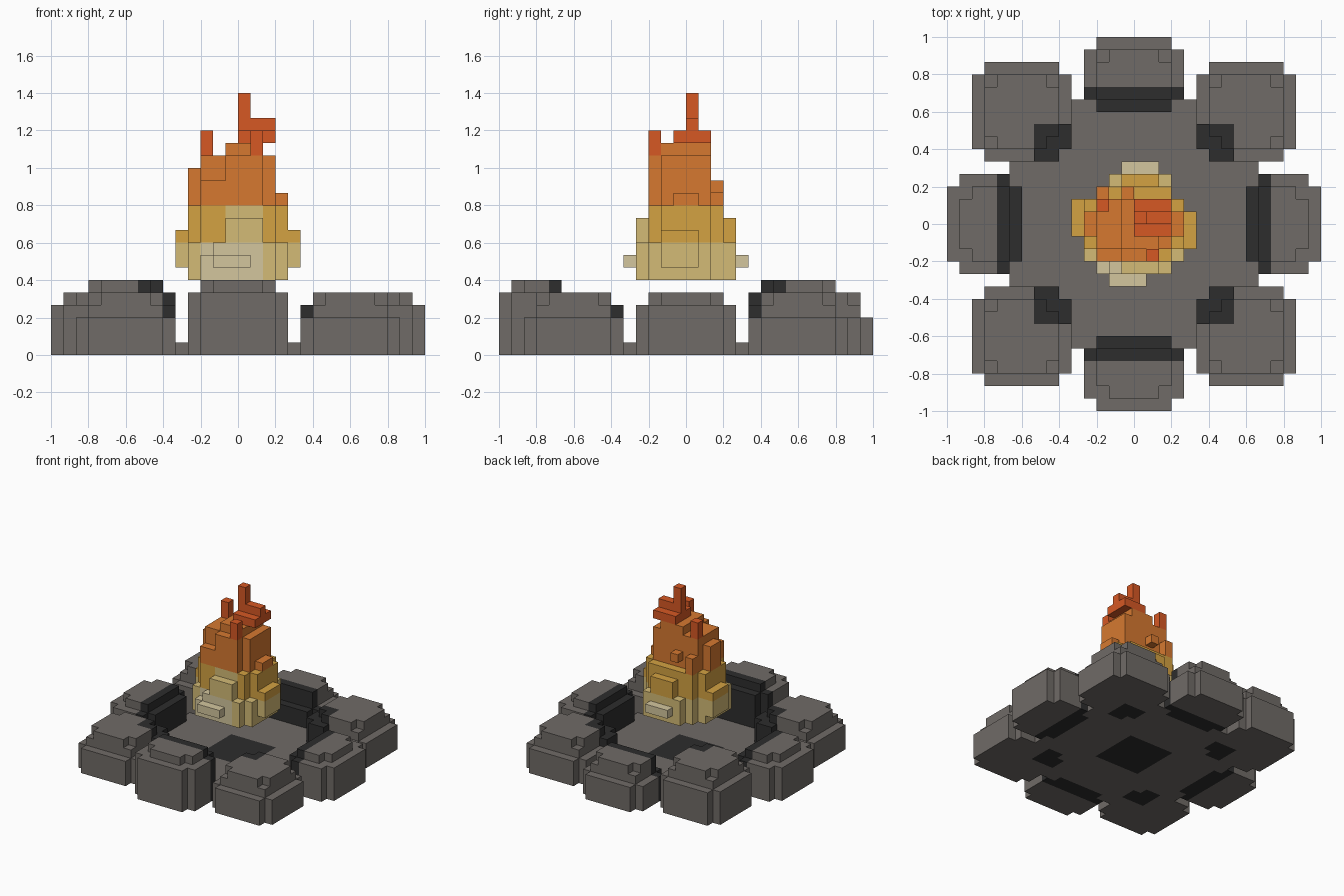
import bpy, bmesh

if "Cube" in bpy.data.objects:
    bpy.data.objects.remove(bpy.data.objects["Cube"])

U = 1 / 15  # edge of one cube


def material(name, rgb):
    m = bpy.data.materials.new(name)
    lin = [(c / 255 / 12.92) if c < 10 else ((c / 255 + 0.055) / 1.055) ** 2.4 for c in rgb]
    m.diffuse_color = (*lin, 1)
    m.use_nodes = True
    m.node_tree.nodes["Principled BSDF"].inputs["Base Color"].default_value = m.diffuse_color
    return m


MATS = [material("stone grey", (112, 107, 103)), material("charred", (45, 45, 45)),
        material("flame red", (214, 88, 36)), material("flame orange", (214, 121, 48)),
        material("flame amber", (212, 162, 66)), material("flame tan", (212, 187, 118)),
        material("flame pale", (212, 198, 158))]
GREY, CHAR, RED, ORANGE, AMBER, TAN, PALE = range(7)


def fill(*boxes):
    """Cubes inside boxes given as (x0, x1, y0, y1, z0, z1), ends excluded."""
    return {(x, y, z) for a, b, c, d, e, f in boxes
            for x in range(a, b) for y in range(c, d) for z in range(e, f)}


def turn(cells, quarters):
    for _ in range(quarters):
        cells = {(-1 - y, x, z) for x, y, z in cells}
    return cells


# The six faces of a cube, each as a direction and its two in-plane axes
SIDES = []
for axis in range(3):
    for s in (1, -1):
        n, u, v = [0] * 3, [0] * 3, [0] * 3
        n[axis], u[(axis + 1) % 3], v[(axis + 2) % 3] = s, 1, s
        SIDES.append((n, u, v))


def build(name, cells, colour):
    """Outer skin of a set of cubes, coloured cube by cube."""
    bm, verts = bmesh.new(), {}
    for cell in sorted(cells):
        for n, u, v in SIDES:
            if tuple(cell[i] + n[i] for i in range(3)) in cells:
                continue
            quad = []
            for a, b in ((-1, -1), (1, -1), (1, 1), (-1, 1)):
                p = tuple(cell[i] + (1 + n[i] + a * u[i] + b * v[i]) // 2 for i in range(3))
                if p not in verts:
                    verts[p] = bm.verts.new([c * U for c in p])
                quad.append(verts[p])
            bm.faces.new(quad).material_index = colour(*cell)
    # merge flat areas of one colour
    bmesh.ops.dissolve_limit(bm, angle_limit=0.01, verts=bm.verts[:], edges=bm.edges[:],
                             delimit={'MATERIAL'})
    me = bpy.data.meshes.new(name)
    bm.to_mesh(me)
    bm.free()
    for m in MATS:
        me.materials.append(m)
    bpy.context.collection.objects.link(bpy.data.objects.new(name, me))


def reach(x, y):
    return max(abs(x + .5), abs(y + .5))


# Stones in the middle of each side, charred on the inner edge
def side_stone(h, rim):
    return fill((-4, 4, 10, 14, 0, rim), (-3, 3, 9, 15, 0, rim),
                (-3, 3, 10, 14, 0, h - 1), (-3, 3, 10, 13, 0, h), (-2, 2, 10, 14, 0, h))


# Stones at the corners, stepped in twice, charred on the inner corner
def corner_stone(h):
    return fill((5, 13, 6, 12, 0, h - 2), (6, 12, 5, 13, 0, h - 2), (6, 12, 6, 12, 0, h - 1),
                (6, 12, 7, 11, 0, h), (7, 11, 6, 12, 0, h),
                (5, 8, 6, 8, 0, h - 1), (6, 8, 5, 8, 0, h - 1))


used = set()
for name, k, h, rim in (("back", 0, 5, 3), ("left", 1, 5, 4), ("front", 2, 6, 5), ("right", 3, 5, 4)):
    c = turn(side_stone(h, rim), k)
    used |= c
    build(name + "_stone", c, lambda x, y, z: CHAR if reach(x, y) < 11 else GREY)
for name, k, h in (("back_right", 0, 5), ("back_left", 1, 6), ("front_left", 2, 5), ("front_right", 3, 5)):
    c = turn(corner_stone(h), k)
    used |= c
    build(name + "_stone", c, lambda x, y, z: CHAR if reach(x, y) < 8 else GREY)

# Hearth slab with a burnt patch
build("hearth_slab", fill((-10, 10, -10, 10, 0, 1)) - used,
      lambda x, y, z: CHAR if reach(x, y) < 3 else GREY)

# Flame body, side bumps, and loose tongues on top
flame = fill(
    (-4, 4, -2, 2, 6, 12), (-3, 3, -3, 3, 6, 12), (-4, 3, -1, 1, 6, 15), (-3, 3, -2, 2, 12, 16),
    (-1, 2, -3, 2, 6, 16), (-3, 0, -3, 2, 12, 14), (3, 4, -1, 1, 12, 13),
    (-4, 4, -3, 2, 6, 9), (-2, 3, -4, 4, 6, 9), (-1, 2, -4, 4, 6, 11), (-3, 2, -4, 0, 6, 8),
    (-5, -4, -1, 2, 7, 10), (4, 5, -2, 1, 7, 10), (-2, 1, -5, -4, 7, 8), (-1, 2, 4, 5, 7, 8),
    (-1, 0, 2, 3, 13, 14), (-1, 2, -2, 2, 16, 17),
    (-3, -2, 1, 2, 15, 18), (-3, -2, 2, 3, 12, 14), (1, 2, -3, -2, 15, 18),
    (0, 2, -1, 2, 17, 18), (2, 3, -1, 2, 17, 18), (0, 3, 0, 1, 18, 19), (0, 1, 0, 1, 18, 21))


def flame_colour(x, y, z):
    if z >= 17 or (z == 16 and (x == -3 or y == -3)):
        return RED
    if z >= 12:
        return ORANGE
    front = y < -1 and -3 <= x < 2
    if (front and z < 9) or abs(y + .5) > 4:
        return PALE
    if z < 9 or (front and x >= -1):
        return TAN
    return AMBER


build("flame", flame, flame_colour)
